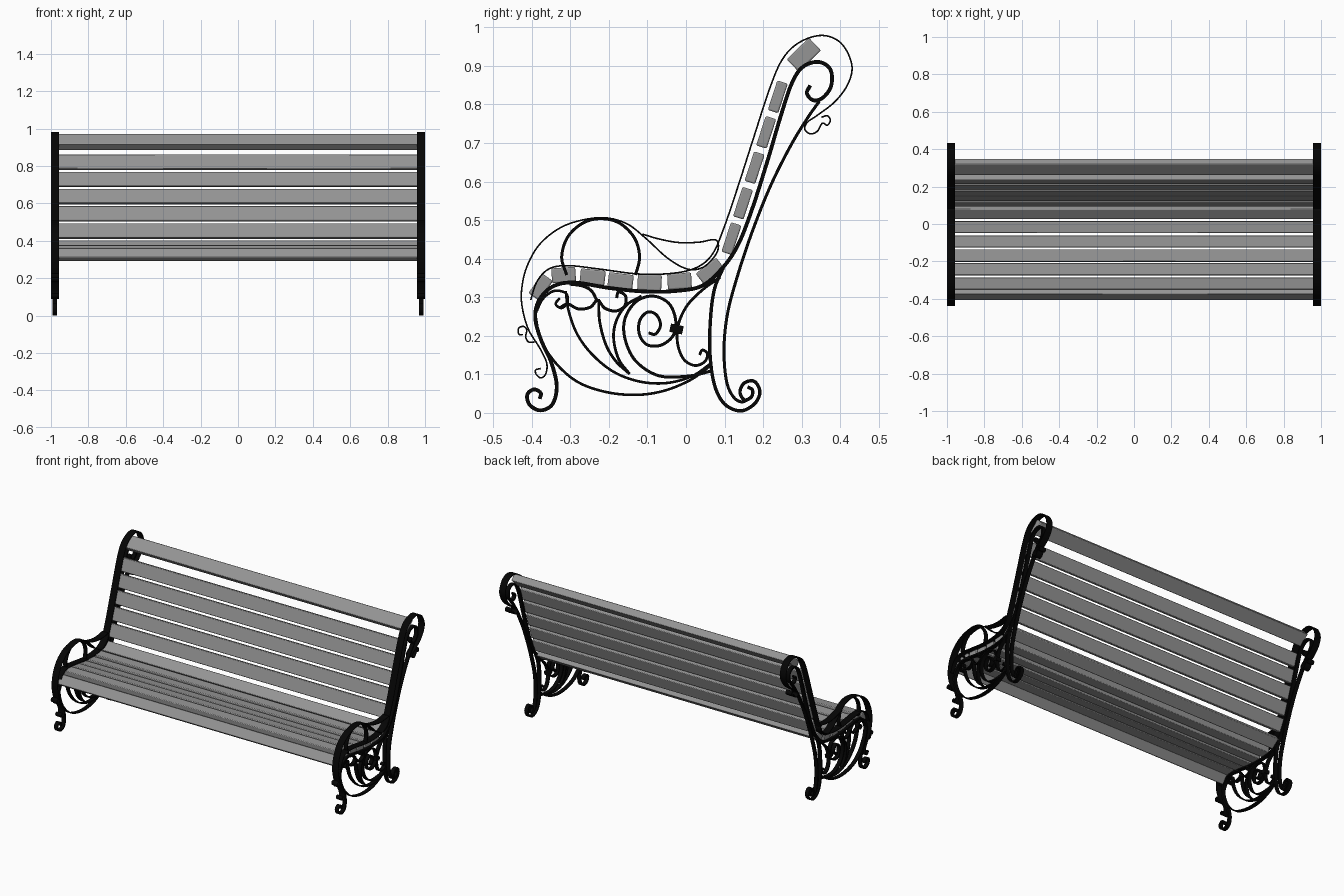
import bpy, bmesh, math
from mathutils import Vector

U = 1 / 386            # side profiles are drawn in units of 1/386
WIDE, NARROW = (0.957, 1.0), (0.967, 0.991)


def colour(name, v):
    m = bpy.data.materials.new(name)
    m.diffuse_color = (v, v, v, 1)
    return m


iron = colour("black_iron", 0.0015)
wood = colour("grey_wood", 0.3)


def side(px, py):
    """Drawing coordinates to (y, z)."""
    return Vector(((px - 686.5) * U, (414 - py) * U))


def finish(name, bm, mat):
    bmesh.ops.recalc_face_normals(bm, faces=bm.faces)
    me = bpy.data.meshes.new(name)
    bm.to_mesh(me)
    bm.free()
    ob = bpy.data.objects.new(name, me)
    bpy.context.collection.objects.link(ob)
    me.materials.append(mat)
    return ob


def smooth_path(pts, n=6):
    """Catmull-Rom curve through the points."""
    p = [side(*q) for q in pts]
    p = [2 * p[0] - p[1]] + p + [2 * p[-1] - p[-2]]
    out = []
    for a, b, c, d in zip(p, p[1:], p[2:], p[3:]):
        for i in range(n):
            t = i / n
            out.append(0.5 * (2 * b + (c - a) * t + (2 * a - 5 * b + 4 * c - d) * t * t
                              + (3 * b - a - 3 * c + d) * t ** 3))
    return out + [p[-2]]


def strip(name, pts, thick=3.2, span=NARROW):
    """Flat iron bar following a side profile, mirrored to both ends."""
    path = smooth_path(pts)
    bm = bmesh.new()
    rings = []
    for i, c in enumerate(path):
        t = (path[min(i + 1, len(path) - 1)] - path[max(i - 1, 0)]).normalized()
        o = Vector((-t.y, t.x)) * thick * U / 2
        rings.append([bm.verts.new((x, *(c + o * s))) for x, s in
                      ((span[0], -1), (span[1], -1), (span[1], 1), (span[0], 1))])
    for a, b in zip(rings, rings[1:]):
        for k in range(4):
            bm.faces.new((a[k], a[k - 1], b[k - 1], b[k]))
    bm.faces.new(rings[0])
    bm.faces.new(rings[-1])
    ob = finish(name, bm, iron)
    ob.modifiers.new("both_ends", 'MIRROR').use_axis[0] = True
    return ob


def box(name, px, py, length, thick, deg, x0, x1, mat):
    """Straight bar along x with a tilted rectangular section."""
    bm = bmesh.new()
    bmesh.ops.create_cube(bm, size=1)
    ob = finish(name, bm, mat)
    y, z = side(px, py)
    ob.location = ((x0 + x1) / 2, y, z)
    ob.scale = (x1 - x0, length * U, thick * U)
    ob.rotation_euler.x = math.radians(deg)
    bpy.context.view_layer.update()
    ob.data.transform(ob.matrix_world)
    ob.matrix_world.identity()
    return ob


# Wooden slats: seat, corner, back, top rail
slats = [(541, 288, 24, 13, 54), (564, 276, 24, 15, 4), (593, 278, 25, 15, -6),
         (621, 282, 25, 15, -7), (650, 283.5, 24, 16, -3), (680, 282, 24, 16, 3),
         (711, 272.5, 26, 15, 38)]
slats += [(732 + 11.6 * i, 239.5 - 35.5 * i, 31, 11, 72) for i in range(5)]
slats += [(804.5, 55.5, 31, 17.5, 44)]
for i, s in enumerate(slats):
    ob = box("slat_%02d" % (i + 1), *s, -0.975, 0.975, wood)
    b = ob.modifiers.new("rounded", 'BEVEL')
    b.width, b.segments = 0.004, 2

# Wide thin band: over the slats, round the top and into its scroll
strip("front_band", [
    (531, 301), (537, 283), (549, 270), (568, 266.5), (600, 270), (640, 275), (675, 274),
    (698, 268), (713, 255), (724, 230), (738, 189), (755, 136), (770, 90), (783, 60), (800, 43),
    (823, 36), (842, 44), (852.5, 65), (849, 84), (836, 102), (818, 116), (808, 123),
    (805.5, 130), (811, 134.5), (818, 132), (823, 124), (828, 126), (831, 121), (828, 116.5),
    (822, 118)], 1.6, WIDE)

# Armrest band with looped rear end and front scrolls
strip("armrest_band", [
    (536, 375), (541, 379), (546, 375), (547, 364), (540, 349), (529, 331), (523, 311),
    (521.8, 292), (527, 268), (541, 244), (566, 226), (600, 218.5), (626, 224), (646, 239),
    (668, 259), (688, 270), (704, 268), (716, 256), (719, 246), (715, 240.5), (700, 243),
    (680, 243.5), (660, 240), (643, 235)], 1.6, WIDE)
strip("armrest_front_curl", [(536, 375), (536, 371), (541, 369.5)], 1.6, WIDE)
strip("armrest_front_scroll", [
    (535, 343), (529, 343), (526, 338), (527, 331), (524, 327.5), (519, 329), (519, 335),
    (523, 336)], 1.6, WIDE)
strip("armrest_ring", [
    (567, 276), (562, 258), (568, 238), (583, 224), (601, 219.5), (620, 224), (635, 239),
    (640, 258), (636, 276)], 3)

# Main rail: top scroll, back, seat, front leg and foot scroll
strip("main_rail", [
    (811, 86), (807.5, 94), (814, 101), (824, 98), (832, 86), (831, 70), (819, 62.5),
    (803, 68), (792, 85), (781, 118), (768, 162), (752, 212), (738, 247), (722, 270),
    (702, 287), (675, 292), (645, 292.5), (610, 289), (575, 283.5), (554, 287), (540, 300),
    (535.5, 318), (541, 340), (551, 362), (557, 386), (553, 405), (541, 411.5), (530, 406),
    (527.5, 396), (534, 390.5), (541, 394), (540, 400)], 3.8)

# Back leg: front and rear bars with a foot scroll
strip("back_leg_front", [
    (724, 268), (715, 290), (711, 320), (710.5, 355), (715, 386), (725, 405), (741, 412),
    (755, 405), (760.5, 393), (755, 382.5), (745, 384), (740.5, 393), (745, 401), (752, 398),
    (753, 391), (748, 388)], 3.4)
strip("back_leg_rear", [
    (820, 102), (808, 119), (791, 147), (771, 187), (753, 232), (738, 277), (728, 315),
    (724.5, 350), (727, 382), (734, 398), (743, 403), (752, 398)], 3)

# Scrollwork below the seat
strip("lower_arc", [
    (535, 312), (541, 340), (556, 364), (578, 383), (606, 393), (636, 396), (664, 392),
    (691, 381), (712, 366)], 2.6)
strip("middle_arc", [
    (566, 292), (569, 312), (578, 336), (594, 357), (616, 374), (642, 383), (668, 384),
    (693, 377), (712, 364)], 2.6)
strip("inner_arc", [(599, 300), (600, 322), (606, 345), (616, 362), (630, 375)], 2.8)
strip("outer_spiral", [
    (712, 372), (690, 377), (660, 377), (637, 363), (626, 342), (625, 321), (636, 303),
    (653, 297), (669, 304), (676, 320), (674, 336), (662, 346), (648, 346), (640, 336),
    (640, 322), (648, 313), (657, 316), (661, 326), (656, 335), (649, 334)], 3)
strip("spiral_stem", [
    (630, 375), (619, 360), (614, 339), (617, 321), (627, 306), (642, 297)], 2.8)
strip("rear_scroll", [
    (721, 278), (704, 290), (688, 306), (679, 325), (678, 344), (684, 360), (695, 366.5),
    (705, 363), (708, 355), (703, 351), (700, 356)], 2.8)
strip("front_scroll", [
    (537, 312), (543, 300), (554, 292), (566, 294), (568, 303), (562, 309), (556, 305),
    (560, 299)], 2.6)
strip("wave_scroll", [
    (560, 309), (568, 305), (579, 310), (591, 308), (598, 301), (605, 309), (616, 312),
    (625, 307), (626, 297), (619, 293), (617, 299)], 3)
strip("wave_brace", [(570, 285), (583, 287), (592, 292), (598, 303)], 3)

# Clamp collars joining spiral and rear scroll
for sx in (-1, 1):
    xs = sorted((sx * 0.963, sx * 0.995))
    box("clamp_left" if sx < 0 else "clamp_right", 677, 330, 13, 8.5, -12, *xs, iron)

# Shading
bpy.ops.object.select_all(action='SELECT')
bpy.context.view_layer.objects.active = bpy.context.selected_objects[0]
bpy.ops.object.shade_smooth_by_angle(angle=math.radians(35))
